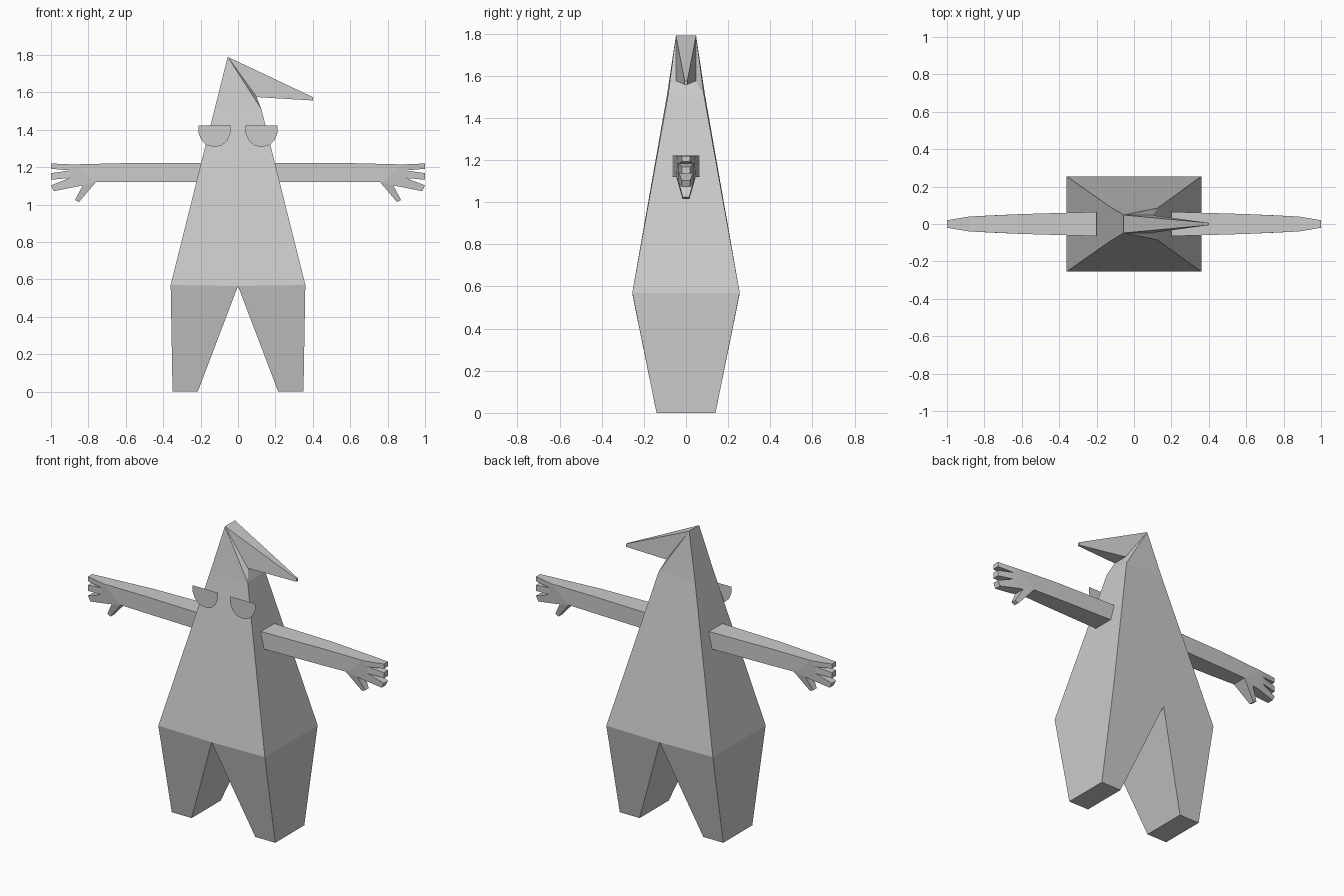
import bpy, bmesh

if "Cube" in bpy.data.objects:
    bpy.data.objects.remove(bpy.data.objects["Cube"])

grey = bpy.data.materials.new("plain grey")
grey.diffuse_color = (0.6, 0.6, 0.6, 1)
grey.use_nodes = True
grey.node_tree.nodes["Principled BSDF"].inputs["Base Color"].default_value = grey.diffuse_color


def make(name, verts, faces, fix_normals=True):
    """Mesh object from points and faces, flat shaded."""
    bm = bmesh.new()
    vs = [bm.verts.new(v) for v in verts]
    for f in faces:
        bm.faces.new([vs[i] for i in f])
    if fix_normals:
        bmesh.ops.recalc_face_normals(bm, faces=bm.faces)
    me = bpy.data.meshes.new(name)
    bm.to_mesh(me)
    bm.free()
    me.materials.append(grey)
    ob = bpy.data.objects.new(name, me)
    bpy.context.collection.objects.link(ob)
    return ob


# Body: half outline (x, half depth, z), mirrored front to back
half = [(-.36, .255, .57), (0, .255, .565), (.36, .255, .57),   # 0-2 waist
        (-.35, .14, 0), (-.215, .14, 0),                        # 3-4 left foot
        (.215, .14, 0), (.35, .14, 0),                          # 5-6 right foot
        (-.125, .09, 1.51), (.125, .085, 1.51),                 # 7-8 head
        (.1, .047, 1.575), (-.055, .048, 1.79),                 # 9-10 hood
        (.4, .006, 1.575), (.4, .006, 1.557)]                   # 11-12 hood tip
n = len(half)
verts = [(x, -y, z) for x, y, z in half] + [(x, y, z) for x, y, z in half]
sides = [(0, 3, 4, 1), (1, 5, 6, 2), (0, 1, 2, 8, 7),
         (7, 8, 10), (8, 9, 10), (9, 12, 11, 10)]
rim = [0, 3, 4, 1, 5, 6, 2, 8, 9, 12, 11, 10, 7]
faces = sides + [tuple(i + n for i in f) for f in sides]
for a, b in zip(rim, rim[1:] + rim[:1]):
    faces.append((a, b, b + n, a + n))
make("body", verts, faces)

# Arms: an outline with fingers and thumb, thickness tapering outwards (x, z, half depth)
arm = [(.2, 1.222, .065), (.6, 1.222, .053), (.88, 1.215, .04), (1, 1.22, .02),
       (1, 1.192, .02), (.9, 1.183, .035), (1, 1.168, .02),
       (1, 1.133, .02), (.9, 1.142, .035), (1, 1.103, .02),
       (.985, 1.072, .02), (.87, 1.095, .035), (.83, 1.102, .035),
       (.872, 1.025, .016), (.85, 1.014, .016), (.76, 1.12, .046),
       (.6, 1.12, .053), (.2, 1.12, .065)]
m = len(arm)
for label, s in (("right_arm", 1), ("left_arm", -1)):
    verts = [(s * x, -y, z) for x, z, y in arm] + [(s * x, y, z) for x, z, y in arm]
    regions = [(0, 1, 16, 17), (1, 2, 15, 16), (2, 3, 4, 5), (5, 6, 7, 8),
               (8, 9, 10, 11), (12, 13, 14, 15), (2, 5, 8, 11, 12, 15)]
    faces = regions + [tuple(i + m for i in f) for f in regions]
    faces += [(i, (i + 1) % m, (i + 1) % m + m, i + m) for i in range(m)]
    make(label, verts, faces)

# Eyes: flat half-round plates just in front of the face
eye = [(-.086, 1.422), (-.086, 1.385), (-.07, 1.345), (-.042, 1.318), (-.01, 1.31),
       (.01, 1.31), (.042, 1.318), (.07, 1.345), (.086, 1.385), (.086, 1.422)]
for label, cx in (("right_eye", .126), ("left_eye", -.126)):
    make(label, [(cx + x, -.136, z) for x, z in eye], [tuple(range(len(eye)))], False)
